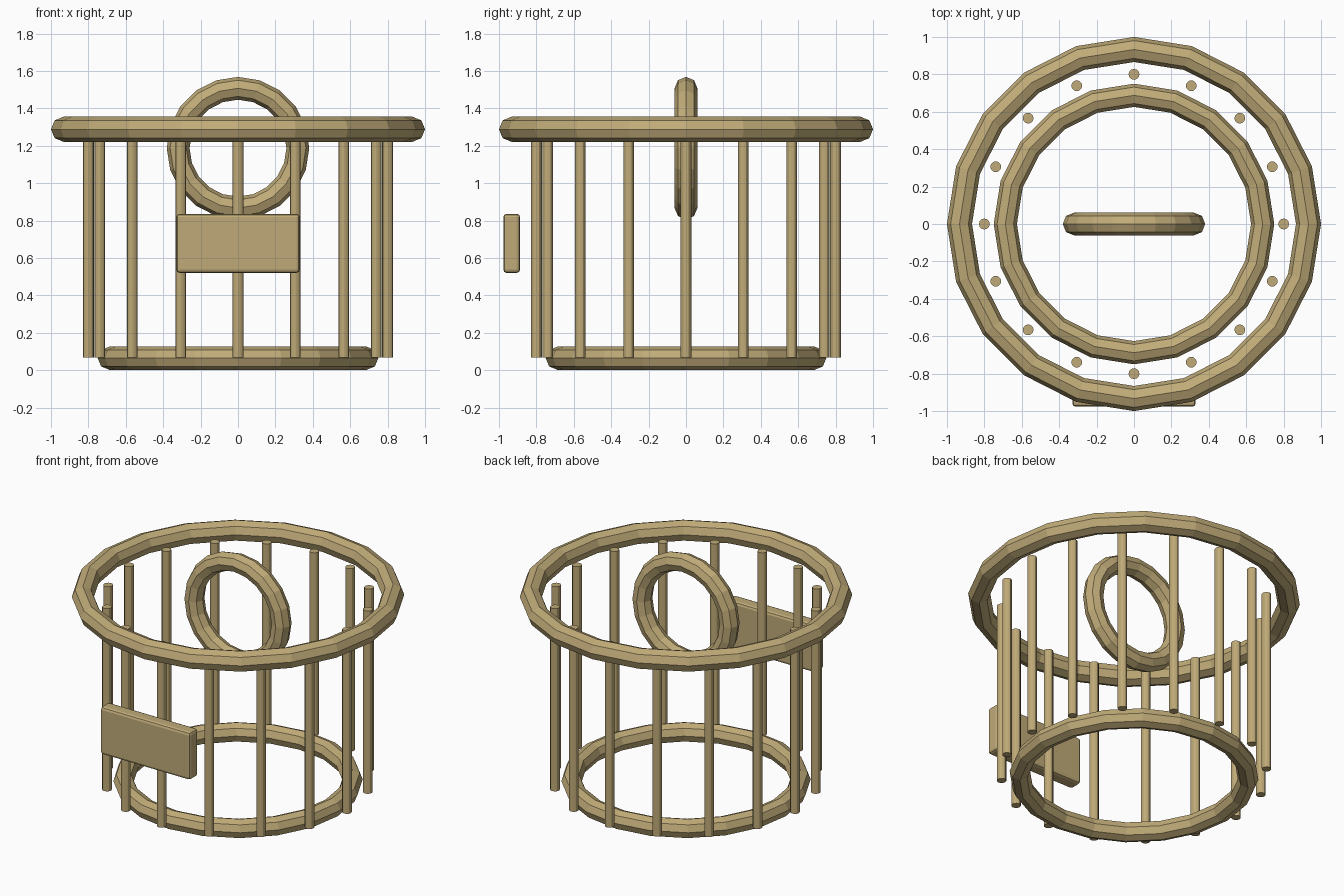
import bpy
from math import sin, cos, pi

if "Cube" in bpy.data.objects:
    bpy.data.objects.remove(bpy.data.objects["Cube"])

brass = bpy.data.materials.new("brass")
brass.diffuse_color = (0.53, 0.41, 0.19, 1)
brass.use_nodes = True
brass.node_tree.nodes["Principled BSDF"].inputs["Base Color"].default_value = brass.diffuse_color


def finish(name):
    ob = bpy.context.object
    ob.name = name
    ob.data.materials.append(brass)
    return ob


def ring(name, z, outer, thickness, rotation=(0, 0, 0)):
    bpy.ops.mesh.primitive_torus_add(
        major_segments=20, minor_segments=8,
        major_radius=outer - thickness, minor_radius=thickness,
        location=(0, 0, z), rotation=rotation)
    return finish(name)


# Wide upper rim, narrower base rim and upright hanging loop
ring("upper_rim", 1.288, 1.0, 0.067)
ring("base_rim", 0.064, 0.75, 0.062)
ring("hanging_loop", 1.187, 0.381, 0.061, (pi / 2, 0, 0))

# Circle of upright bars between the rim centres
bottom, top = 0.067, 1.28
for i in range(16):
    a = 2 * pi * i / 16
    bpy.ops.mesh.primitive_cylinder_add(
        vertices=12, radius=0.029, depth=top - bottom,
        location=(0.8 * cos(a), 0.8 * sin(a), (top + bottom) / 2))
    finish(f"bar_{i + 1}")
    bpy.ops.object.shade_smooth_by_angle()

# Blank front plate with softened edges
bpy.ops.mesh.primitive_cube_add(size=1, location=(0, -0.932, 0.678))
plate = finish("front_plate")
plate.scale = (0.66, 0.09, 0.316)
bpy.ops.object.transform_apply(location=False, rotation=False, scale=True)
bevel = plate.modifiers.new("soft_edges", 'BEVEL')
bevel.width = 0.018
bevel.segments = 2
